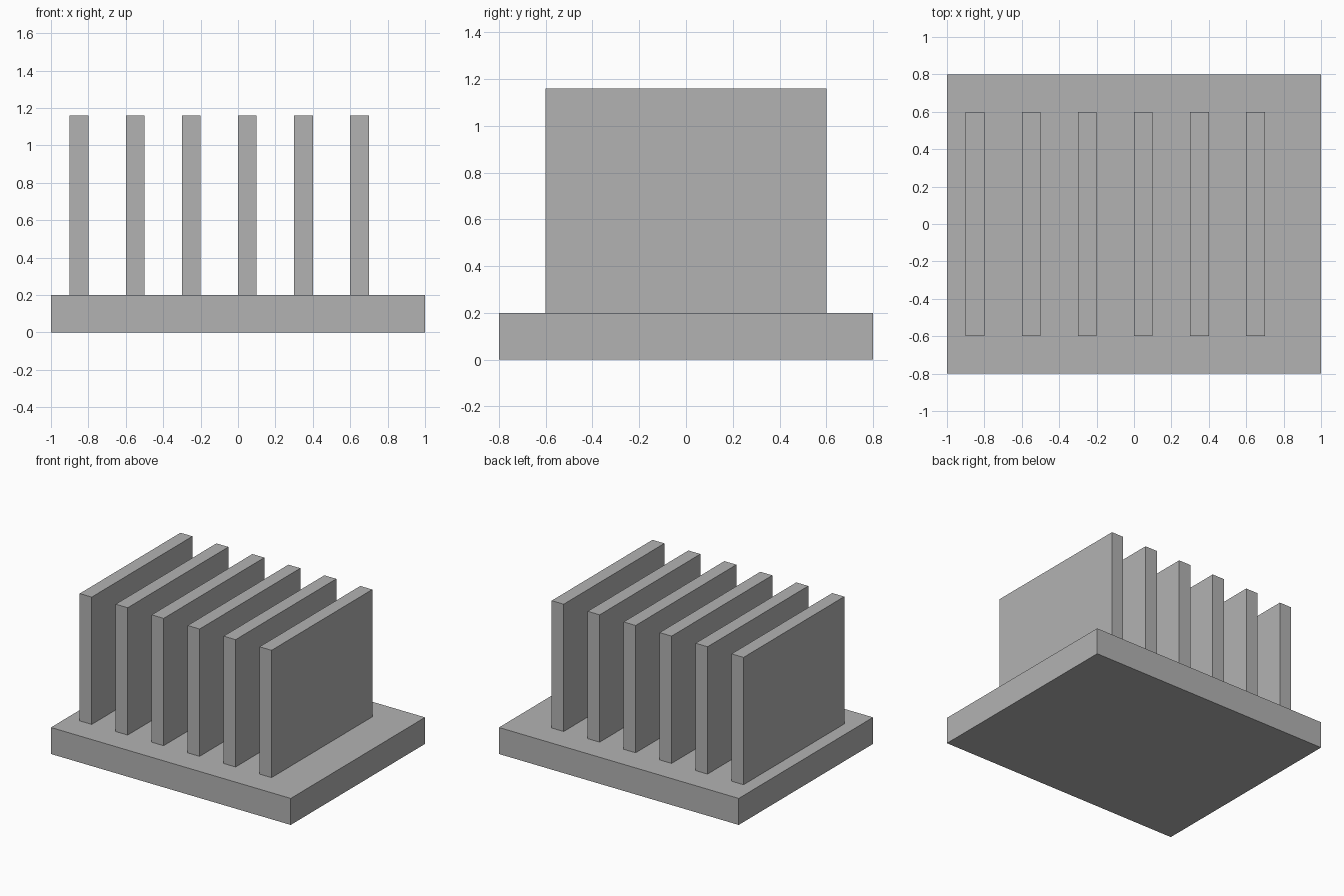
import bpy

# Remove the default cube
cube = bpy.data.objects.get("Cube")
if cube:
    bpy.data.objects.remove(cube, do_unlink=True)

# Single grey metal colour
GREY = (0.45, 0.45, 0.45, 1)
metal = bpy.data.materials.new("grey_metal")
metal.use_nodes = True
metal.diffuse_color = GREY
metal.node_tree.nodes["Principled BSDF"].inputs["Base Color"].default_value = GREY


def box(name, low, high):
    """Add a box spanning two opposite corners."""
    centre = [(a + b) / 2 for a, b in zip(low, high)]
    bpy.ops.mesh.primitive_cube_add(size=1, location=centre)
    obj = bpy.context.object
    obj.name = name
    obj.scale = [b - a for a, b in zip(low, high)]
    bpy.ops.object.transform_apply(location=False, rotation=False, scale=True)
    obj.data.materials.append(metal)
    return obj


BASE_TOP = 0.2
FIN_TOP = 1.16
FIN_COUNT = 6
FIN_PITCH = 0.3
FIN_THICKNESS = 0.1
FIRST_FIN = -0.9

# Base plate
box("base_plate", (-1, -0.8, 0), (1, 0.8, BASE_TOP))

# Row of upright fins, offset towards the right side
for i in range(FIN_COUNT):
    x = FIRST_FIN + i * FIN_PITCH
    box(f"fin_{i + 1}", (x, -0.6, BASE_TOP), (x + FIN_THICKNESS, 0.6, FIN_TOP))
